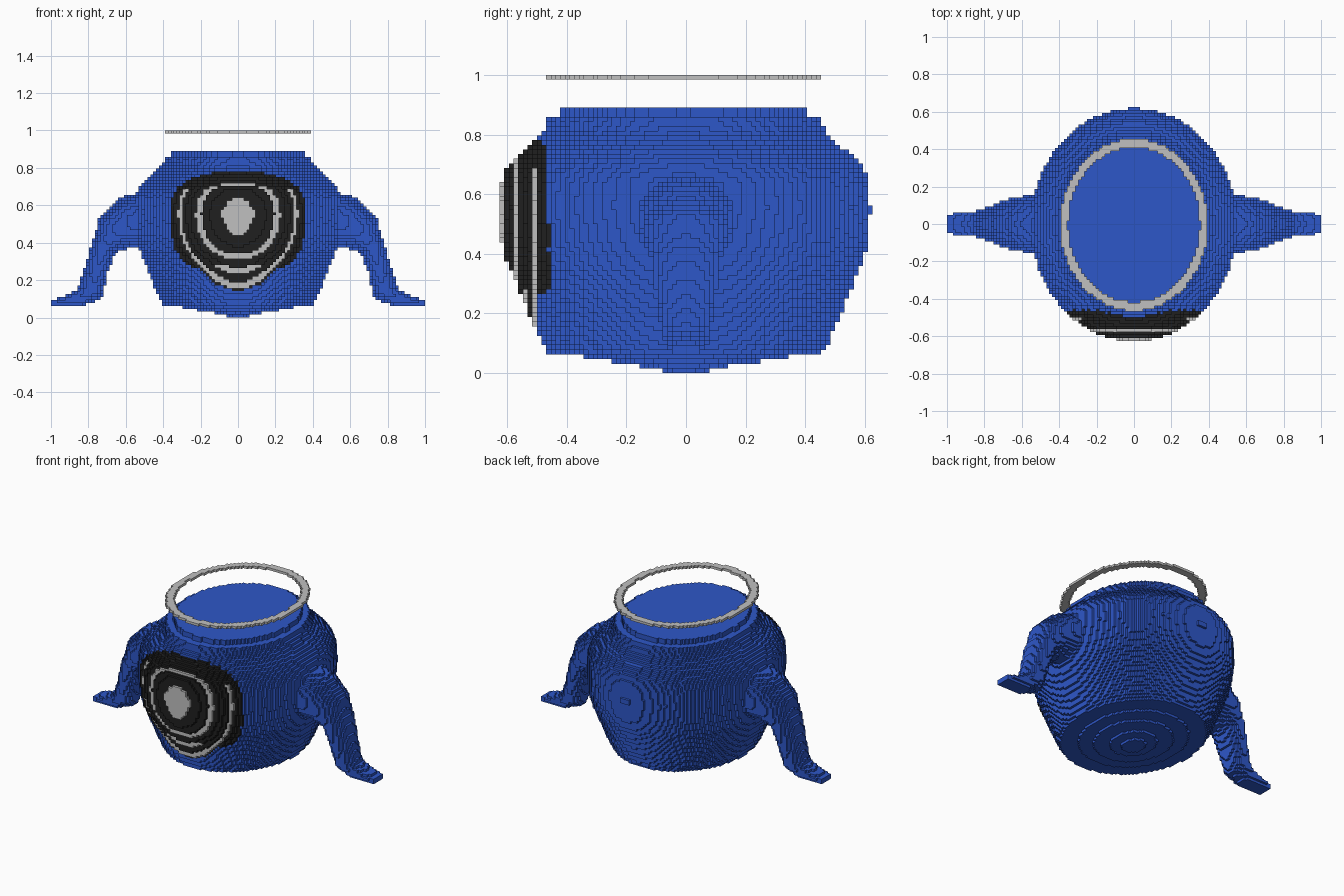
import bpy
import math

cube = bpy.data.objects.get("Cube")
if cube:
    bpy.data.objects.remove(cube)

V = 1 / 64                      # block size
NX, NY, NZ = 64, 40, 64         # half width, half depth, height in blocks
MID_Y = -0.004


def material(name, rgb):
    m = bpy.data.materials.new(name)
    m.use_nodes = True
    m.diffuse_color = (*rgb, 1)
    m.node_tree.nodes["Principled BSDF"].inputs["Base Color"].default_value = (*rgb, 1)
    return m


BLUE = material("blue", (0.027, 0.095, 0.58))
BLACK = material("black", (0.014, 0.014, 0.014))
GREY = material("light_grey", (0.53, 0.53, 0.53))


def lerp_table(table, z):
    """Values of a (key, a, b, ...) table, interpolated at key z."""
    if z <= table[0][0]:
        return table[0][1:]
    for p, q in zip(table, table[1:]):
        if z <= q[0]:
            t = (z - p[0]) / (q[0] - p[0])
            return tuple(a + (b - a) * t for a, b in zip(p[1:], q[1:]))
    return table[-1][1:]


# Corner offsets of the block face looking along each direction
SIDES = {
    (1, 0, 0): ((1, 0, 0), (1, 1, 0), (1, 1, 1), (1, 0, 1)),
    (-1, 0, 0): ((0, 0, 0), (0, 0, 1), (0, 1, 1), (0, 1, 0)),
    (0, 1, 0): ((0, 1, 0), (0, 1, 1), (1, 1, 1), (1, 1, 0)),
    (0, -1, 0): ((0, 0, 0), (1, 0, 0), (1, 0, 1), (0, 0, 1)),
    (0, 0, 1): ((0, 0, 1), (1, 0, 1), (1, 1, 1), (0, 1, 1)),
    (0, 0, -1): ((0, 0, 0), (0, 1, 0), (1, 1, 0), (1, 0, 0)),
}


def block_object(name, cells, mats, rule=None):
    """Skin a set of blocks with their outer faces only."""
    index, verts, faces, slots = {}, [], [], []
    for i, j, k in cells:
        for (dx, dy, dz), corners in SIDES.items():
            if (i + dx, j + dy, k + dz) in cells:
                continue
            face = []
            for a, b, c in corners:
                key = (i + a, j + b, k + c)
                if key not in index:
                    index[key] = len(verts)
                    verts.append(tuple(n * V for n in key))
                face.append(index[key])
            faces.append(face)
            slots.append(rule((i + .5) * V, (j + .5) * V, (k + .5) * V) if rule else 0)
    me = bpy.data.meshes.new(name)
    me.from_pydata(verts, [], faces)
    for m in mats:
        me.materials.append(m)
    me.polygons.foreach_set("material_index", slots)
    me.update()
    ob = bpy.data.objects.new(name, me)
    bpy.context.scene.collection.objects.link(ob)
    return ob


def ellipse_cells(k, rx, ry, cy=MID_Y):
    """Blocks of one layer that lie inside an ellipse."""
    cells = set()
    for j in range(-NY, NY):
        s = 1 - (((j + .5) * V - cy) / ry) ** 2
        if s > 0:
            half = rx * math.sqrt(s)
            cells |= {(i, j, k) for i in range(-NX, NX) if abs((i + .5) * V) < half}
    return cells


# Body: height, half width, half depth
PROFILE = [(.07, .40, .462), (.10, .42, .480), (.16, .445, .508), (.23, .475, .535),
           (.31, .505, .568), (.36, .525, .592), (.44, .54, .614), (.55, .55, .623),
           (.64, .55, .614), (.69, .53, .600), (.71, .515, .577), (.74, .49, .55),
           (.77, .455, .51), (.80, .42, .482), (.83, .398, .465), (.86, .392, .458)]
BASE = [.075, .145, .25, .345]          # stepped underside, half depth per layer

body = set()
for k in range(57):
    if k < 4:
        rx, ry = BASE[k] * .87, BASE[k]
    elif k >= 55:
        rx, ry = .352, .412
    else:
        rx, ry = lerp_table(PROFILE, (k + .5) * V)
    body |= ellipse_cells(k, rx, ry)

# Front badge: outline half width by height, then grey rings by depth
OUTLINE = [(.14, .0), (.155, .06), (.18, .12), (.26, .21), (.29, .31), (.35, .345),
           (.45, .355), (.55, .365), (.65, .35), (.70, .32), (.75, .24), (.785, .08)]


def badge(x, y, z):
    if y > -.455 or not .14 < z < .785 or abs(x) > lerp_table(OUTLINE, z)[0]:
        return 0
    layer = int((y + .625) / V)
    ring = layer in (0, 3) or (layer == 7 and z < .69) or (layer == 5 and z < .28)
    return 2 if ring else 1


block_object("body", body, [BLUE, BLACK, GREY], badge)

# Arms: x, z, radius, half depth along the drooping centre line
ARM = [(.46, .53, .16, .17), (.56, .515, .14, .155), (.64, .475, .115, .14), (.715, .39, .07, .115),
       (.755, .26, .062, .10), (.785, .15, .068, .08), (.84, .105, .045, .07),
       (.92, .088, .026, .065), (1.0, .078, .018, .05)]


def in_arm(x, y, z):
    for p, q in zip(ARM, ARM[1:]):
        dx, dz = q[0] - p[0], q[1] - p[1]
        t = ((x - p[0]) * dx + (z - p[1]) * dz) / (dx * dx + dz * dz)
        t = min(1, max(0, t))
        d = math.hypot(x - p[0] - dx * t, z - p[1] - dz * t)
        r = p[2] + (q[2] - p[2]) * t
        h = p[3] + (q[3] - p[3]) * t
        if (d / r) ** 2 + (y / h) ** 2 < 1:
            return True
    return False


arm = {(i, j, k) for i in range(29, NX) for j in range(-11, 11) for k in range(4, 46)
       if in_arm((i + .5) * V, (j + .5) * V, (k + .5) * V)}
left_arm = arm - body
right_arm = {(-1 - i, j, k) for i, j, k in arm} - body
block_object("left_arm", left_arm, [BLUE])
block_object("right_arm", right_arm, [BLUE])

# Floating rim ring above the opening
rim = ellipse_cells(63, .395, .460) - ellipse_cells(63, .352, .412)
block_object("rim_ring", rim, [GREY])
